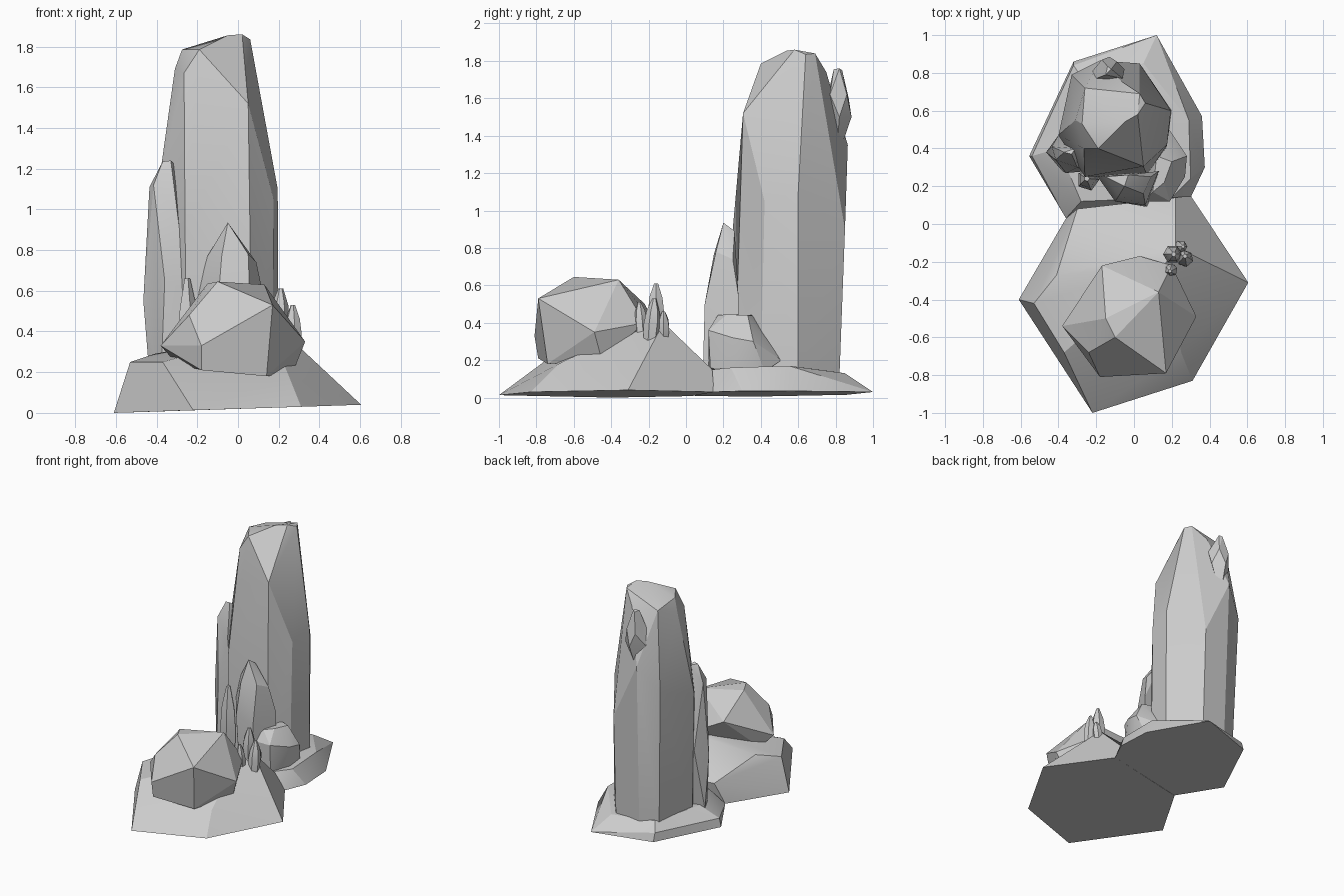
import bpy, bmesh, math
from mathutils import Vector


def rock(name, pts, angle=24):
    """A chiselled stone: the convex hull of a few corner points."""
    bm = bmesh.new()
    for p in pts:
        bm.verts.new(p)
    bmesh.ops.convex_hull(bm, input=bm.verts)
    loose = [v for v in bm.verts if not v.link_faces]
    bmesh.ops.delete(bm, geom=loose, context='VERTS')
    bmesh.ops.dissolve_limit(bm, angle_limit=math.radians(3), verts=bm.verts, edges=bm.edges)
    bmesh.ops.recalc_face_normals(bm, faces=bm.faces)
    me = bpy.data.meshes.new(name)
    bm.to_mesh(me)
    bm.free()
    ob = bpy.data.objects.new(name, me)
    bpy.context.collection.objects.link(ob)
    bpy.ops.object.select_all(action='DESELECT')
    ob.select_set(True)
    bpy.context.view_layer.objects.active = ob
    bpy.ops.object.shade_smooth_by_angle(angle=math.radians(angle))
    return ob


def crystal(name, base, tip, r, sides=6, turn=0.0):
    """A slim faceted shard swelling in the middle between base and tip."""
    a, b = Vector(base), Vector(tip)
    pts = []
    for t, k in ((0, 0.85), (0.4, 1.0), (0.7, 0.8), (1.0, 0.25)):
        c = a.lerp(b, t)
        for i in range(sides):
            w = turn + math.tau * i / sides
            wob = 0.06 * math.sin(3 * i + turn) if t in (0.4, 0.7) else 0
            pts.append(c + Vector((r * k * math.cos(w), r * k * math.sin(w), wob * (b - a).length)))
    return rock(name, pts)


# Ground slabs
rock("front_base", [
    (-.61, -.40, 0), (-.22, -1, .013), (.31, -.83, .03), (.605, -.31, .04),
    (.30, .15, .03), (-.36, .03, .008),
    (-.53, -.42, .25), (-.37, -.68, .25), (-.41, -.27, .29), (-.30, .08, .17),
    (.22, -.12, .40), (.16, -.22, .40), (.25, -.68, .18), (.22, .14, .15)])
rock("back_base", [
    (.12, 1, .03), (.36, .57, .035), (.375, .30, .035), (.30, .14, .03), (-.36, .03, .01),
    (-.555, .36, .005), (-.32, .86, .015),
    (-.54, .36, .07), (-.32, .84, .08), (.30, .24, .16), (.29, .55, .17), (.05, .85, .13),
    (-.28, .78, .14), (-.40, .40, .15), (-.28, .12, .14), (.2, .14, .15)])

# Tall standing stone
rock("pillar", [
    (-.19, .40, 1.785), (-.275, .53, 1.785), (-.05, .54, 1.855), (.02, .58, 1.86),
    (.06, .64, 1.835), (.03, .69, 1.84), (-.26, .72, 1.75), (-.06, .75, 1.74),
    (.05, .305, 1.52), (-.265, .40, 1.67), (-.31, .55, 1.69),
    (.195, .60, 1.10), (.175, .42, 1.05), (.06, .27, .80), (-.26, .25, .90),
    (-.40, .47, 1.05), (-.33, .79, 1.15), (-.18, .865, 1.35), (.03, .85, .90),
    (.20, .60, .10), (.17, .40, .10), (.07, .26, .10), (-.25, .25, .10),
    (-.37, .45, .10), (-.30, .76, .10), (-.17, .82, .10), (.03, .82, .10)])

# Side spires leaning on the pillar
rock("left_spire", [
    (-.37, .38, 1.235), (-.33, .37, 1.24), (-.31, .40, 1.22), (-.435, .41, 1.11),
    (-.415, .34, 1.12), (-.30, .30, 1.0), (-.465, .38, .55), (-.40, .47, .6),
    (-.36, .27, .65), (-.25, .28, .60), (-.27, .40, .6),
    (-.43, .38, .12), (-.38, .28, .12), (-.26, .29, .12), (-.30, .42, .12)])
crystal("small_left_spire", (-.24, .23, .12), (-.25, .24, .66), .06, 5)
rock("middle_spire", [
    (-.05, .20, .935), (-.03, .26, .89), (-.15, .25, .77), (-.08, .15, .77), (.05, .16, .78),
    (.09, .25, .74), (-.20, .26, .58), (.13, .28, .55), (-.10, .12, .52), (.06, .10, .50),
    (-.18, .26, .12), (.14, .28, .12), (-.08, .13, .12), (.07, .09, .12)])
rock("right_rock", [
    (.10, .17, .44), (.16, .22, .445), (.20, .33, .44), (.12, .36, .44), (.05, .12, .36),
    (.19, .12, .36), (.27, .25, .32), (.28, .36, .30), (.17, .48, .25), (.18, .51, .20),
    (.24, .42, .14), (.25, .27, .12), (.19, .13, .16), (.05, .12, .12), (.06, .4, .14)])

# Faceted boulder
rock("boulder", [
    (-.10, -.60, .645), (.13, -.36, .63), (.17, -.79, .53), (-.18, -.81, .33), (-.24, -.68, .48),
    (-.38, -.54, .33), (-.17, -.22, .50), (.03, -.17, .40), (.20, -.22, .40), (.33, -.49, .35),
    (.14, -.74, .18), (-.18, -.79, .21), (.27, -.45, .20), (-.30, -.48, .24), (0, -.30, .20),
    (-.15, -.50, .635)], 15)

# Little crystal clump beside the boulder
for i, (b, t, r) in enumerate([
        ((.20, -.16, .34), (.21, -.16, .61), .05),
        ((.27, -.19, .30), (.27, -.17, .53), .045),
        ((.20, -.24, .33), (.19, -.25, .51), .035),
        ((.24, -.12, .32), (.26, -.12, .46), .035)]):
    crystal(f"small_crystal_{i + 1}", b, t, r, 6, i * .7)

# Shard high on the back of the pillar
rock("high_shard", [
    (-.15, .79, 1.755), (-.12, .82, 1.76), (-.14, .835, 1.75), (-.20, .77, 1.62), (-.06, .77, 1.62),
    (-.17, .87, 1.60), (-.09, .86, 1.62), (-.22, .81, 1.50), (-.05, .82, 1.50), (-.13, .885, 1.50),
    (-.13, .75, 1.58), (-.14, .83, 1.34), (-.11, .81, 1.36)])
